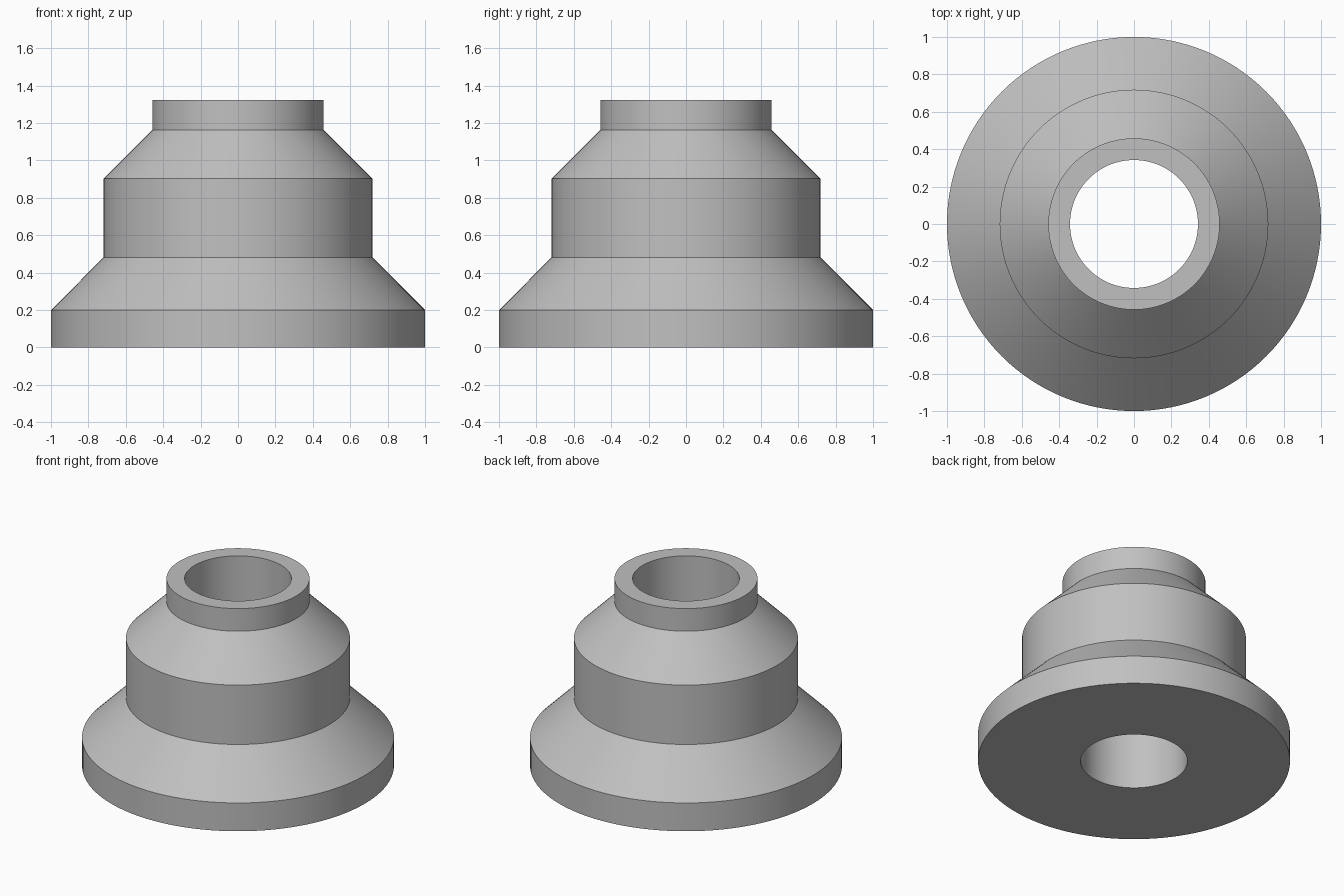
import bpy
import bmesh
import math

SEGMENTS = 128

cube = bpy.data.objects.get("Cube")
if cube:
    bpy.data.objects.remove(cube, do_unlink=True)

# Plain grey material
grey = bpy.data.materials.new("plain_grey")
grey.use_nodes = True
colour = (0.53, 0.53, 0.53, 1.0)
grey.diffuse_color = colour
grey.node_tree.nodes["Principled BSDF"].inputs["Base Color"].default_value = colour

# Closed wall section (radius, height): bore, flange, cone, body, cone, neck
bore = 0.342
section = [
    (bore, 0.0), (1.0, 0.0), (1.0, 0.2), (0.718, 0.482),
    (0.718, 0.902), (0.458, 1.162), (0.458, 1.322), (bore, 1.322),
]


def lathe(name, profile, material):
    """Revolve a closed profile about z into a solid ring."""
    bm = bmesh.new()
    rings = []
    for i in range(SEGMENTS):
        a = math.tau * i / SEGMENTS
        rings.append([bm.verts.new((r * math.cos(a), r * math.sin(a), z))
                      for r, z in profile])
    n = len(profile)
    for i, ring in enumerate(rings):
        following = rings[(i + 1) % SEGMENTS]
        for j in range(n):
            k = (j + 1) % n
            bm.faces.new((ring[j], following[j], following[k], ring[k]))
    bmesh.ops.recalc_face_normals(bm, faces=bm.faces)
    mesh = bpy.data.meshes.new(name)
    bm.to_mesh(mesh)
    bm.free()
    mesh.materials.append(material)
    obj = bpy.data.objects.new(name, mesh)
    bpy.context.collection.objects.link(obj)
    return obj


# Stepped flanged bushing with a straight through hole
bushing = lathe("stepped_bushing", section, grey)
bpy.ops.object.select_all(action="DESELECT")
bushing.select_set(True)
bpy.context.view_layer.objects.active = bushing
bpy.ops.object.shade_smooth_by_angle(angle=math.radians(30))
